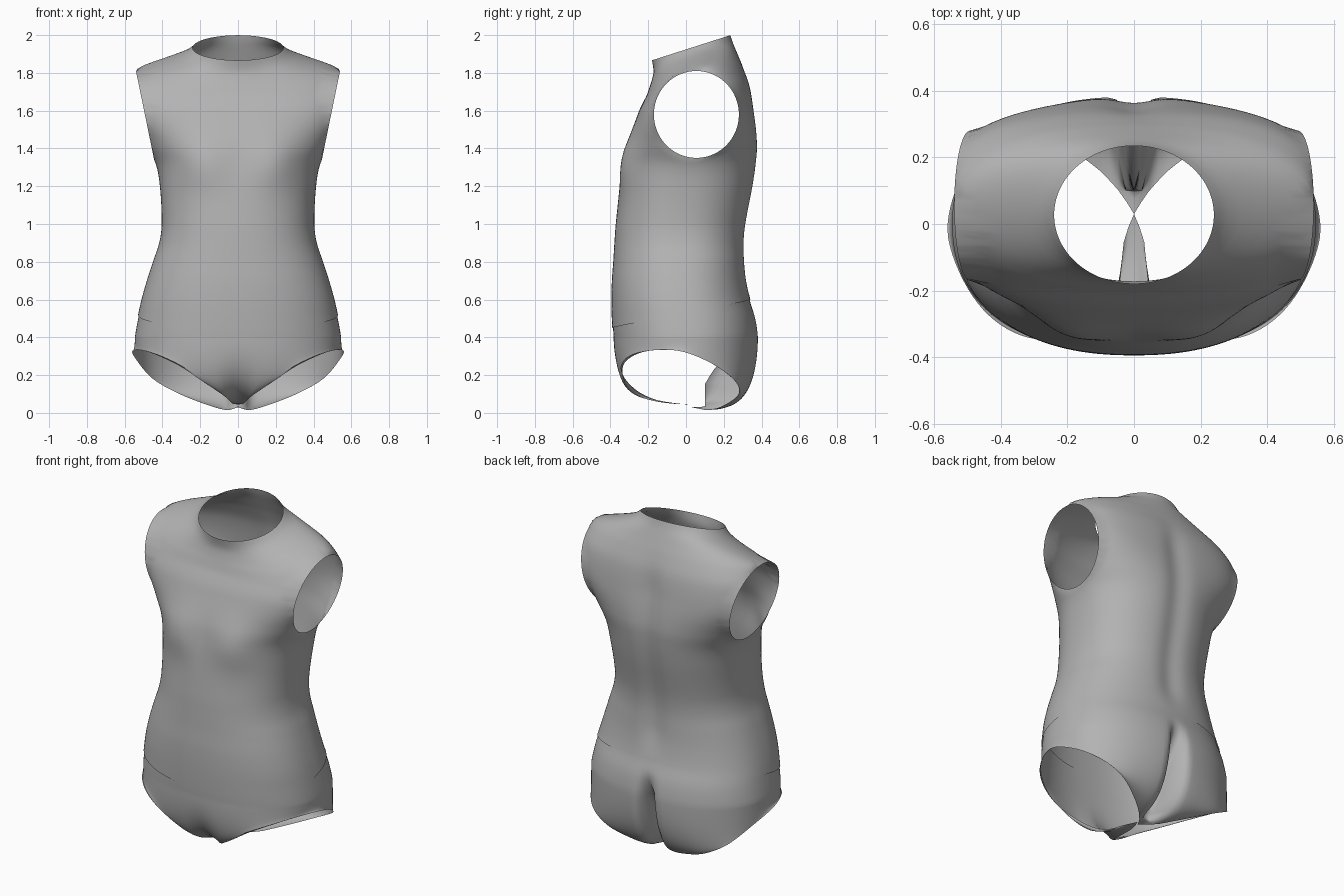
import bpy, bmesh, math

if "Cube" in bpy.data.objects:
    bpy.data.objects.remove(bpy.data.objects["Cube"])

COLS = 128          # columns around the body
NECK_Z = 1.933

# height, half width, front y, back y, squareness
BODY = [
    (0.30, 0.558, -0.375, 0.385, 2.3), (0.40, 0.548, -0.385, 0.385, 2.3),
    (0.50, 0.53, -0.39, 0.37, 2.3), (0.60, 0.508, -0.392, 0.338, 2.3),
    (0.70, 0.48, -0.39, 0.32, 2.3), (0.80, 0.448, -0.383, 0.312, 2.3),
    (0.90, 0.415, -0.377, 0.31, 2.3), (1.00, 0.402, -0.37, 0.32, 2.3),
    (1.20, 0.412, -0.348, 0.358, 2.3), (1.32, 0.435, -0.33, 0.375, 2.3),
    (1.42, 0.49, -0.31, 0.38, 2.4), (1.58, 0.57, -0.255, 0.362, 2.8),
    (1.70, 0.58, -0.212, 0.338, 2.7), (1.78, 0.56, -0.192, 0.30, 2.3),
    (1.82, 0.525, -0.182, 0.28, 2.0), (1.87, 0.37, -0.172, 0.257, 2.0),
    (1.90, 0.285, -0.174, 0.245, 2.0), (NECK_Z, 0.24, -0.18, 0.235, 2.0),
]

# turn from front (0) to back (1), then the edge of the leg opening
LEG = [
    (0, 0, 0.03, 0.045), (0.03, 0.03, -0.05, 0.05), (0.07, 0.05, -0.2, 0.08),
    (0.13, 0.15, -0.3, 0.15), (0.22, 0.3, -0.345, 0.25), (0.35, 0.46, -0.25, 0.32),
    (0.48, 0.557, -0.05, 0.33), (0.6, 0.53, 0.12, 0.27), (0.7, 0.45, 0.25, 0.18),
    (0.8, 0.32, 0.28, 0.105), (0.9, 0.17, 0.21, 0.045), (0.96, 0.06, 0.12, 0.015),
    (1, 0, 0.03, 0.03),
]


def sample(table, t):
    """Smooth curve through the rows of a table."""
    last = len(table) - 1
    i = 0
    while i < last - 1 and t > table[i + 1][0]:
        i += 1
    a, b = table[i], table[i + 1]
    p, q = table[max(i - 1, 0)], table[min(i + 2, last)]
    h = b[0] - a[0]
    s = min(max((t - a[0]) / h, 0), 1)
    out = []
    for k in range(1, len(a)):
        ma = (b[k] - p[k]) / (b[0] - p[0]) * h
        mb = (q[k] - a[k]) / (q[0] - a[0]) * h
        out.append((2*s**3 - 3*s**2 + 1) * a[k] + (s**3 - 2*s**2 + s) * ma
                   + (3*s**2 - 2*s**3) * b[k] + (s**3 - s**2) * mb)
    return out


def ease(a, b, t):
    s = min(max((t - a) / (b - a), 0), 1)
    return s * s * (3 - 2 * s)


def bell(t, centre, width):
    return math.exp(-((t - centre) / width) ** 2)


def arm_plane(z):
    return 0.45 + 0.205 * (z - 1.37)


def body_point(angle, z, offset=0):
    """Point on the torso, with bust, spine and shoulder slope."""
    w, front, back, n = sample(BODY, z)
    s, c = math.sin(angle), -math.cos(angle)
    r = (abs(s) ** n + abs(c) ** n) ** (-1 / n)
    mid, depth = (front + back) / 2, (back - front) / 2
    x, y = (w + offset) * r * s, mid + (depth + offset) * r * c
    if c < 0:
        y -= 0.03 * bell(abs(x), 0.2, 0.13) * bell(z, 1.32, 0.13)
    else:
        y -= 0.018 * bell(x, 0, 0.07) * ease(0.6, 0.8, z) * ease(1.8, 1.6, z)
    z += 0.32 * ease(1.58, 1.9, z) * (y - mid)
    if z > 1.33:
        x = math.copysign(min(abs(x), arm_plane(z)), x)
    return x, y, z


def cleft(x, y, z):
    """Fold between the two halves of the seat."""
    if y > 0.1:
        d = 0.22 * bell(x, 0, 0.035) * ease(0.56, 0.18, z)
        y = max(y - d, 0.1)
    return x, y, z


def hem(angle):
    return 0.525 - 0.075 * math.cos(angle)


def shirt_point(angle, t):
    z = hem(angle) + t * (NECK_Z - hem(angle))
    return cleft(*body_point(angle, z, 0.003 * (1 - t)))


def briefs_point(angle, t):
    start = 0.4
    if t < 0.3:
        top = hem(angle) + 0.08
        return cleft(*body_point(angle, top + (start - top) * t / 0.3, -0.002))
    # curve under the body to the leg opening
    turn = angle / math.pi
    side = 1 if turn <= 1 else -1
    x, y, z = sample(LEG, turn if turn <= 1 else 2 - turn)
    px, py, pz = body_point(angle, start, -0.002)
    s = (t - 0.3) / 0.7
    a, b, c = (1 - s) ** 2, 2 * s * (1 - s), s * s
    return cleft(a*px + b*px + c*x*side, a*py + b*py + c*y, a*pz + b*z + c*z)


def tube(name, point, rows, material, trim=None):
    bm = bmesh.new()
    rings = [[bm.verts.new(point(2 * math.pi * i / COLS, j / rows)) for i in range(COLS)]
             for j in range(rows + 1)]
    for low, high in zip(rings, rings[1:]):
        for i in range(COLS):
            k = (i + 1) % COLS
            bm.faces.new((low[i], low[k], high[k], high[i]))
    if trim:
        trim(bm)
    bmesh.ops.remove_doubles(bm, verts=bm.verts, dist=0.0005)
    bmesh.ops.recalc_face_normals(bm, faces=bm.faces)
    mesh = bpy.data.meshes.new(name)
    bm.to_mesh(mesh)
    bm.free()
    mesh.materials.append(material)
    mesh.shade_smooth()
    obj = bpy.data.objects.new(name, mesh)
    bpy.context.collection.objects.link(obj)
    return obj


def cut_armholes(bm):
    """Open an oval on each side and settle its rim on the oval."""
    cy, cz, ry, rz = 0.055, 1.58, 0.225, 0.23

    def reach(p):
        return math.hypot((p.y - cy) / ry, (p.z - cz) / rz)

    gone = []
    for f in bm.faces:
        p = f.calc_center_median()
        if abs(p.x) > 0.36 and reach(p) < 1:
            gone.append(f)
    bmesh.ops.delete(bm, geom=gone, context='FACES')
    for v in bm.verts:
        if v.is_boundary and abs(v.co.x) > 0.36 and v.co.z > 1.3:
            d = reach(v.co)
            v.co.y = cy + (v.co.y - cy) / d
            v.co.z = cz + (v.co.z - cz) / d
            v.co.x = math.copysign(arm_plane(v.co.z), v.co.x)


grey = bpy.data.materials.new("plain grey")
grey.use_nodes = True
colour = (0.45, 0.45, 0.45, 1)
grey.diffuse_color = colour
grey.node_tree.nodes["Principled BSDF"].inputs["Base Color"].default_value = colour

tube("shirt", shirt_point, 90, grey, cut_armholes)
tube("briefs", briefs_point, 44, grey)
